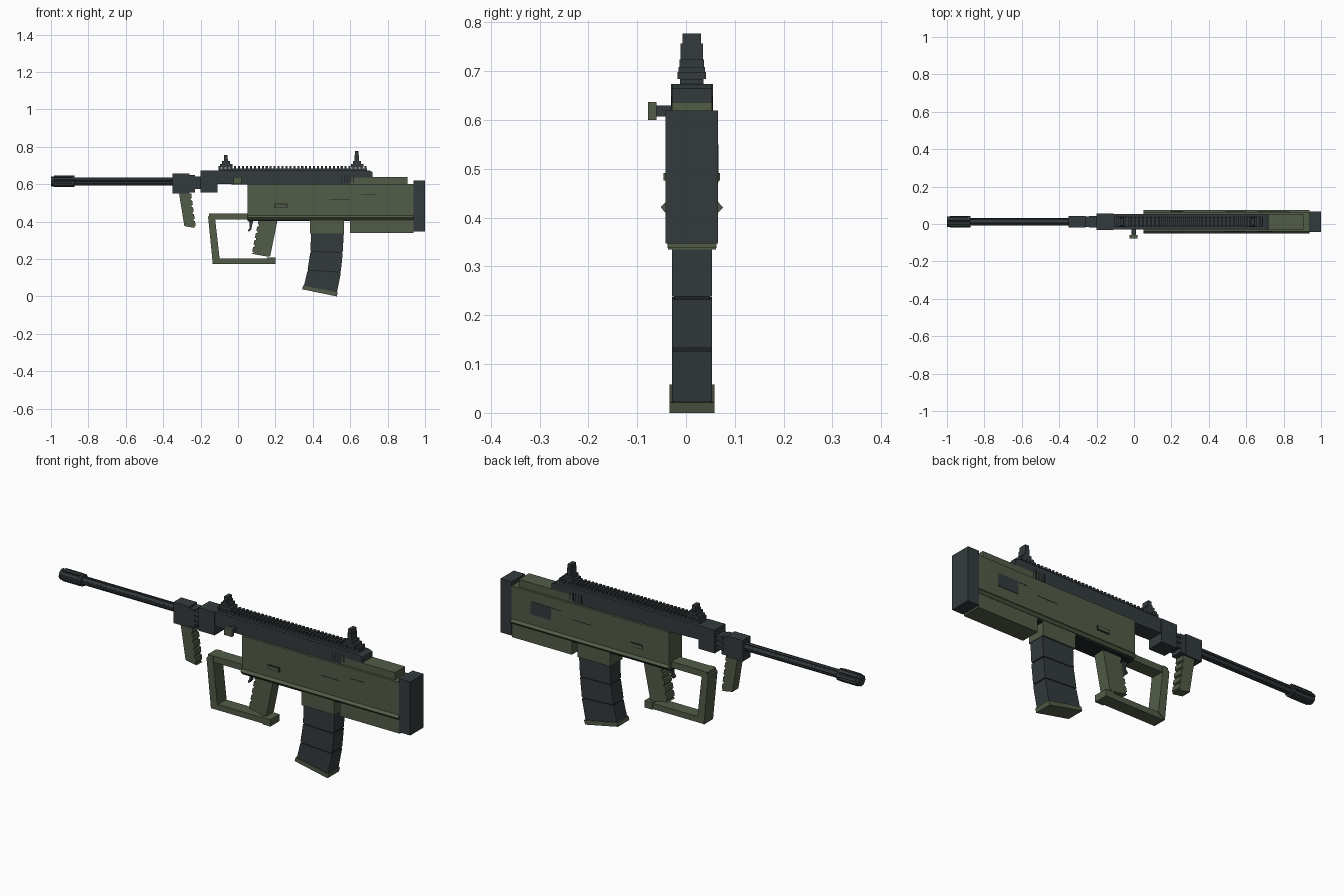
import bpy, bmesh, math

if "Cube" in bpy.data.objects:
    bpy.data.objects.remove(bpy.data.objects["Cube"])

YC = 0.012          # centre plane of the model
BORE = 0.615        # height of the barrel axis


def material(name, rgb):
    m = bpy.data.materials.new(name)
    m.diffuse_color = (*rgb, 1)
    m.use_nodes = True
    m.node_tree.nodes["Principled BSDF"].inputs["Base Color"].default_value = m.diffuse_color
    return m


GREEN = material("olive_green", (0.085, 0.108, 0.064))
DARK = material("charcoal", (0.034, 0.043, 0.047))
BLACK = material("near_black", (0.016, 0.019, 0.021))


def finish(bm, name, mat):
    bmesh.ops.recalc_face_normals(bm, faces=bm.faces)
    me = bpy.data.meshes.new(name)
    bm.to_mesh(me)
    bm.free()
    me.materials.append(mat)
    ob = bpy.data.objects.new(name, me)
    bpy.context.collection.objects.link(ob)
    return ob


def extrude(name, points, step, mat):
    """Closed profile of 3D points swept along a step vector."""
    bm = bmesh.new()
    f = bm.faces.new([bm.verts.new(p) for p in points])
    r = bmesh.ops.extrude_face_region(bm, geom=[f])
    vs = [e for e in r["geom"] if isinstance(e, bmesh.types.BMVert)]
    bmesh.ops.translate(bm, verts=vs, vec=step)
    return finish(bm, name, mat)


def side(name, pts, half, mat):
    """Side profile (x, z) given a symmetric thickness."""
    return extrude(name, [(x, YC - half, z) for x, z in pts], (0, 2 * half, 0), mat)


def block(name, x0, x1, z0, z1, half, mat):
    return side(name, [(x0, z0), (x1, z0), (x1, z1), (x0, z1)], half, mat)


def plate(name, x0, x1, z0, z1, y0, y1, mat):
    return extrude(name, [(x0, y0, z0), (x1, y0, z0), (x1, y0, z1), (x0, y0, z1)],
                   (0, y1 - y0, 0), mat)


def fluted(name, x0, x1, r_out, r_in, n, mat):
    """Rod along x with n grooves."""
    pts = []
    for i in range(n):
        for f, r in ((0, r_out), (0.3, r_out), (0.6, r_out), (0.65, r_in), (0.95, r_in)):
            a = 2 * math.pi * (i + f) / n
            pts.append((x0, YC + r * math.cos(a), BORE + r * math.sin(a)))
    return extrude(name, pts, (x1 - x0, 0, 0), mat)


def serrated(top, bottom, n, depth):
    """Zigzag edge from top to bottom, teeth cut by depth in x."""
    pts = []
    for i in range(n):
        for f, d in ((0, 0), (0.65, 0), (0.75, depth), (0.95, depth)):
            t = (i + f) / n
            pts.append((top[0] + (bottom[0] - top[0]) * t + d,
                        top[1] + (bottom[1] - top[1]) * t))
    return pts + [bottom]


# barrel and muzzle
fluted("barrel", -0.90, -0.30, 0.021, 0.016, 6, DARK)
fluted("muzzle_brake", -0.985, -0.89, 0.031, 0.022, 8, DARK)
fluted("muzzle_tip", -1.0, -0.985, 0.027, 0.025, 8, DARK)
fluted("muzzle_collar", -0.89, -0.875, 0.030, 0.028, 8, DARK)

# front blocks and the ribbed neck between them
block("front_clamp", -0.35, -0.26, 0.55, 0.657, 0.031, DARK)
block("front_clamp_rear", -0.26, -0.23, 0.555, 0.648, 0.029, DARK)
block("neck", -0.24, -0.19, 0.585, 0.632, 0.026, DARK)
for i in range(3):
    z = 0.575 + i * 0.026
    block("neck_rib", -0.24, -0.19, z, z + 0.015, 0.031, DARK)
block("gas_block", -0.20, -0.11, 0.556, 0.674, 0.043, DARK)

# foregrip
side("foregrip", [(-0.315, 0.55)] + serrated((-0.25, 0.55), (-0.225, 0.365), 5, -0.007)
     + [(-0.287, 0.376)], 0.024, GREEN)

# upper receiver with top rail
side("upper_receiver", [(-0.12, 0.602), (0.05, 0.597), (0.60, 0.597), (0.60, 0.636),
                        (0.72, 0.636), (0.72, 0.665), (0.70, 0.674), (-0.12, 0.674)], 0.041, DARK)
block("rail_base", -0.105, 0.69, 0.674, 0.684, 0.024, DARK)
for i in range(38):
    x = -0.105 + i * 0.0211
    block("rail_tooth", x, x + 0.011, 0.684, 0.698, 0.029, DARK)


# iron sights
def sight(name, x, top):
    block(name + "_foot", x - 0.032, x + 0.035, 0.69, 0.709, 0.027, DARK)
    block(name + "_step", x - 0.021, x + 0.023, 0.709, 0.724, 0.025, DARK)
    block(name + "_neck", x - 0.011, x + 0.012, 0.724, top - 0.02, 0.023, DARK)
    block(name + "_post", x - 0.010, x + 0.010, top - 0.02, top, 0.019, DARK)


sight("front_sight", -0.065, 0.755)
sight("rear_sight", 0.635, 0.777)

# main body, rear cheek piece, lower stock and butt
block("body", 0.05, 0.937, 0.41, 0.60, 0.053, GREEN)
block("cheek_piece", 0.60, 0.905, 0.60, 0.637, 0.041, GREEN)
block("lower_stock", 0.60, 0.937, 0.338, 0.41, 0.050, GREEN)
block("butt_pad", 0.937, 1.0, 0.347, 0.62, 0.054, DARK)
block("lower_groove", 0.05, 0.937, 0.402, 0.41, 0.046, BLACK)

# details repeated on both sides
for s in (-1, 1):
    y = YC + s * 0.053
    extrude("side_ridge", [(0.05, y, 0.433), (0.05, YC + s * 0.064, 0.421), (0.05, y, 0.409)],
            (0.887, 0, 0), GREEN)
    plate("side_button", 0.20, 0.26, 0.476, 0.492, y, y + s * 0.005, GREEN)
    plate("button_outline", 0.196, 0.264, 0.472, 0.496, y, y + s * 0.0015, BLACK)
    plate("seam_upper", 0.49, 0.60, 0.517, 0.520, y, y + s * 0.001, BLACK)
    plate("seam_lower", 0.66, 0.74, 0.545, 0.548, y, y + s * 0.001, BLACK)
    for i in range(5):
        x = 0.55 + i * 0.016
        plate("receiver_vent", x, x + 0.006, 0.61, 0.65, YC + s * 0.041, YC + s * 0.042, BLACK)
plate("ejection_port", 0.715, 0.83, 0.485, 0.55, YC + 0.053, YC + 0.055, DARK)

# charging handle
plate("charging_shaft", -0.013, 0.011, 0.607, 0.63, -0.062, -0.028, DARK)
plate("charging_knob", -0.025, 0.02, 0.60, 0.637, -0.078, -0.060, GREEN)

# hand guard loop in front of the grip
block("guard_top", -0.155, 0.09, 0.412, 0.444, 0.033, GREEN)
side("guard_front", [(-0.160, 0.425), (-0.135, 0.175), (-0.098, 0.20), (-0.122, 0.412),
                     (-0.122, 0.444), (-0.145, 0.444)], 0.037, GREEN)
block("guard_bottom", -0.135, 0.19, 0.174, 0.203, 0.033, GREEN)
block("guard_end", 0.155, 0.20, 0.172, 0.207, 0.037, GREEN)

# pistol grip and trigger
side("pistol_grip", [(0.16, 0.212), (0.172, 0.215), (0.212, 0.41)]
     + serrated((0.11, 0.41), (0.073, 0.228), 5, 0.008), 0.030, GREEN)
side("trigger", [(0.05, 0.415), (0.085, 0.415), (0.075, 0.38), (0.072, 0.36), (0.058, 0.345),
                 (0.053, 0.352), (0.063, 0.368), (0.062, 0.39)], 0.010, DARK)

# magazine well and curved magazine with ribs
block("magazine_well", 0.385, 0.568, 0.335, 0.41, 0.049, GREEN)
left = [(0.394, 0.345), (0.39, 0.24), (0.375, 0.14), (0.352, 0.04)]
right = [(0.562, 0.345), (0.556, 0.235), (0.546, 0.13), (0.524, 0.012)]
side("magazine_core", left + right[::-1], 0.037, BLACK)
for i in range(3):
    (a, b), (c, d) = left[i:i + 2], right[i:i + 2]
    g = 0.003
    side("magazine_section", [(a[0] - 0.003, a[1] - g), (c[0] + 0.004, c[1] - g),
                              (d[0] + 0.004, d[1] + g), (b[0] - 0.003, b[1] + g)], 0.041, DARK)
side("magazine_floor", [(0.343, 0.038), (0.528, 0.0), (0.534, 0.021), (0.348, 0.058)], 0.046, GREEN)
